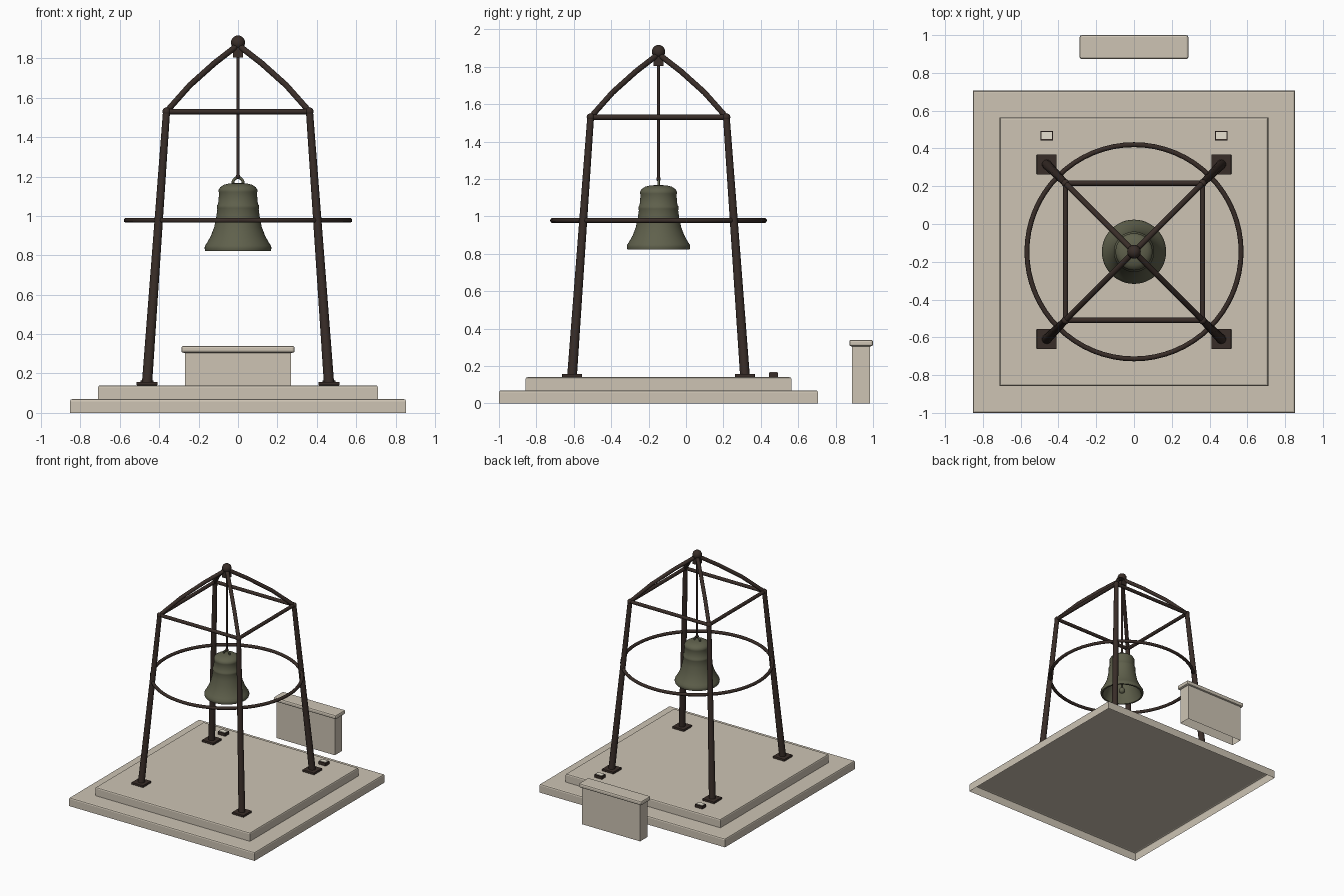
import bpy, bmesh, math
from mathutils import Vector, Matrix

if "Cube" in bpy.data.objects:
    bpy.data.objects.remove(bpy.data.objects["Cube"])

CY = -0.147                     # tower centre in y
CORNERS = [(-1, -1), (1, -1), (1, 1), (-1, 1)]


def material(name, rgb):
    m = bpy.data.materials.new(name)
    m.diffuse_color = (*rgb, 1)
    m.use_nodes = True
    m.node_tree.nodes["Principled BSDF"].inputs["Base Color"].default_value = m.diffuse_color
    return m


STONE = material("pale stone", (0.61, 0.55, 0.455))
STEEL = material("dark brown steel", (0.040, 0.026, 0.021))
BRONZE = material("green bronze", (0.115, 0.118, 0.072))
GLASS = material("lamp glass", (0.88, 0.83, 0.70))


def finish(name, bm, mat, smooth=False, closed=True):
    if closed:
        bmesh.ops.recalc_face_normals(bm, faces=bm.faces)
    me = bpy.data.meshes.new(name)
    bm.to_mesh(me)
    bm.free()
    me.materials.append(mat)
    ob = bpy.data.objects.new(name, me)
    bpy.context.collection.objects.link(ob)
    if smooth:
        bpy.ops.object.select_all(action='DESELECT')
        ob.select_set(True)
        bpy.context.view_layer.objects.active = ob
        bpy.ops.object.shade_smooth_by_angle(angle=math.radians(40))
    return ob


def box(name, lo, hi, mat, bevel=0.0, top_only=False, open_base=False):
    lo, hi = Vector(lo), Vector(hi)
    bm = bmesh.new()
    bmesh.ops.create_cube(bm, size=1)
    for v in bm.verts:
        v.co = Vector([(lo[i] + hi[i]) / 2 + v.co[i] * (hi[i] - lo[i]) for i in range(3)])
    if bevel:
        edges = [e for e in bm.edges
                 if not top_only or all(v.co.z > hi.z - 1e-5 for v in e.verts)]
        bmesh.ops.bevel(bm, geom=edges, offset=bevel, segments=2,
                        profile=0.5, affect='EDGES')
    bmesh.ops.recalc_face_normals(bm, faces=bm.faces)
    if open_base:
        base = [f for f in bm.faces if f.normal.z < -0.9]
        bmesh.ops.delete(bm, geom=base, context='FACES')
    return finish(name, bm, mat, closed=False)


def rod(name, a, b, r1, r2, mat=STEEL, sides=16):
    a, b = Vector(a), Vector(b)
    bm = bmesh.new()
    rot = (b - a).to_track_quat('Z', 'Y').to_matrix().to_4x4()
    bmesh.ops.create_cone(bm, cap_ends=True, segments=sides, radius1=r1, radius2=r2,
                          depth=(b - a).length,
                          matrix=Matrix.Translation((a + b) / 2) @ rot)
    return finish(name, bm, mat, True)


def ball(name, p, r, mat=STEEL):
    bm = bmesh.new()
    bmesh.ops.create_uvsphere(bm, u_segments=20, v_segments=12, radius=r,
                              matrix=Matrix.Translation(p))
    return finish(name, bm, mat, True)


def lathe(name, profile, mat, closed=False, steps=48, matrix=Matrix()):
    """Spin an (r, z) profile around z."""
    bm = bmesh.new()
    vs = [bm.verts.new((r, 0, z)) for r, z in profile]
    n = len(vs)
    es = [bm.edges.new((vs[i], vs[(i + 1) % n])) for i in range(n if closed else n - 1)]
    bmesh.ops.spin(bm, geom=vs + es, cent=(0, 0, 0), axis=(0, 0, 1),
                   angle=math.tau, steps=steps)
    bmesh.ops.remove_doubles(bm, verts=bm.verts[:], dist=1e-5)
    bm.transform(matrix)
    return finish(name, bm, mat, True)


def torus(name, R, r, mat, matrix, steps=64):
    prof = [(R + r * math.cos(t * math.tau / 10), r * math.sin(t * math.tau / 10))
            for t in range(10)]
    return lathe(name, prof, mat, True, steps, matrix)


# Stepped stone platform, hollow underneath
box("lower_step", (-0.853, -1.0, 0), (0.853, 0.706, 0.07), STONE, 0.011, True, True)
box("upper_step", (-0.711, -0.858, 0.07), (0.711, 0.564, 0.14), STONE, 0.011, True, True)

# Stone bench wall, open at the base, with cap
box("wall_body", (-0.268, 0.888, 0), (0.268, 0.985, 0.305), STONE, open_base=True)
box("wall_cap", (-0.288, 0.873, 0.305), (0.288, 1.0, 0.34), STONE, 0.011)

# Four legs with base plates, joints and curved roof bars
HIP = [(0.363, 1.53), (0.245, 1.663), (0.12, 1.775), (0.0, 1.868)]
for i, (sx, sy) in enumerate(CORNERS):
    px, py = sx * 0.462, CY + sy * 0.462
    box(f"base_plate_{i}", (px - 0.053, py - 0.053, 0.14),
        (px + 0.053, py + 0.053, 0.158), STEEL, 0.003)
    rod(f"leg_{i}", (px, py, 0.15), (sx * 0.363, CY + sy * 0.363, 1.53), 0.026, 0.018)
    pts = [(sx * d, CY + sy * d, z) for d, z in HIP]
    for k in range(3):
        rod(f"roof_bar_{i}_{k}", pts[k], pts[k + 1], 0.015, 0.015)
        ball(f"roof_joint_{i}_{k}", pts[k], 0.021 if k == 0 else 0.015)
    # Horizontal bar to the next corner
    nx, ny = CORNERS[(i + 1) % 4]
    rod(f"top_bar_{i}", pts[0], (nx * 0.363, CY + ny * 0.363, 1.53), 0.014, 0.014)

# Finial, hanger block and hanging rod
ball("finial", (0, CY, 1.88), 0.036)
box("hanger_block", (-0.026, CY - 0.026, 1.805), (0.026, CY + 0.026, 1.865), STEEL)
rod("hanging_rod", (0, CY, 1.195), (0, CY, 1.83), 0.008, 0.008)
ball("rod_end", (0, CY, 1.2), 0.012)

# Ring tying the legs together
torus("tie_ring", 0.567, 0.013, STEEL, Matrix.Translation((0, CY, 0.978)))

# Hollow bell with thickened lip, soft shoulder band and domed crown
BELL = [(0, 1.168), (0.045, 1.165), (0.072, 1.158), (0.090, 1.146), (0.098, 1.133),
        (0.098, 1.122), (0.096, 1.114), (0.101, 1.06), (0.107, 1.052), (0.107, 1.040),
        (0.105, 1.032), (0.111, 0.99), (0.121, 0.943), (0.138, 0.898), (0.157, 0.864),
        (0.167, 0.849), (0.170, 0.836), (0.166, 0.822), (0.152, 0.822), (0.140, 0.856),
        (0.115, 0.91), (0.100, 0.97), (0.088, 1.05), (0.078, 1.12), (0, 1.14)]
lathe("bell", BELL, BRONZE, matrix=Matrix.Translation((0, CY, 0)))
torus("bell_loop", 0.026, 0.007, BRONZE,
      Matrix.Translation((0, CY, 1.168)) @ Matrix.Rotation(math.pi / 2, 4, 'X'), 24)
rod("clapper_rod", (0, CY, 0.86), (0, CY, 1.14), 0.007, 0.007, BRONZE)
ball("clapper", (0, CY, 0.855), 0.025, BRONZE)

# Two small ground lamps with glass tops
for side, s in (("left", -1), ("right", 1)):
    x, y = s * 0.462, 0.468
    box(f"lamp_body_{side}", (x - 0.034, y - 0.025, 0.14), (x + 0.034, y + 0.025, 0.164), STEEL)
    box(f"lamp_glass_{side}", (x - 0.027, y - 0.018, 0.161), (x + 0.027, y + 0.018, 0.167), GLASS)
